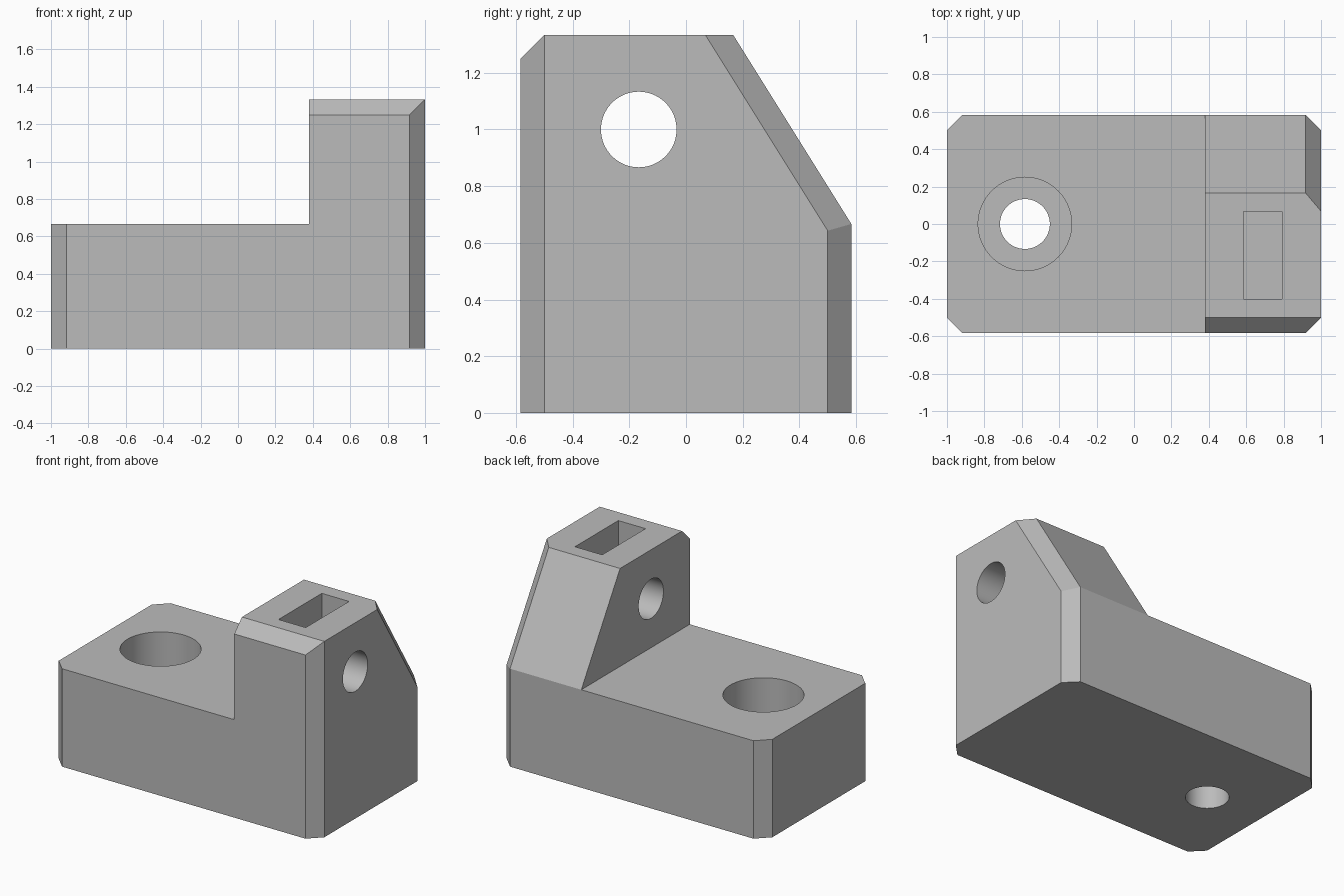
import bpy
import bmesh
from math import pi, radians
from mathutils import Matrix, Vector

cube = bpy.data.objects.get("Cube")
if cube:
    bpy.data.objects.remove(cube, do_unlink=True)

U = 1 / 12                      # design unit, also the chamfer size
HX, HY, TOP, DECK = 1.0, 7 * U, 16 * U, 8 * U
TOWER_X = 0.38
HOLE_R = 1.6 * U


def finish(name, bm):
    mesh = bpy.data.meshes.new(name)
    bmesh.ops.recalc_face_normals(bm, faces=bm.faces)
    bm.to_mesh(mesh)
    bm.free()
    obj = bpy.data.objects.new(name, mesh)
    bpy.context.collection.objects.link(obj)
    return obj


def box_bm(lo, hi):
    lo, hi = Vector(lo), Vector(hi)
    bm = bmesh.new()
    bmesh.ops.create_cube(bm, size=1, matrix=Matrix.Translation((lo + hi) / 2)
                          @ Matrix.Diagonal((hi - lo).to_4d()))
    return bm


def cylinder(name, radius, depth, centre, axis="Z"):
    bm = bmesh.new()
    turn = Matrix.Rotation(pi / 2, 4, "Y") if axis == "X" else Matrix()
    bmesh.ops.create_cone(bm, cap_ends=True, segments=96, radius1=radius,
                          radius2=radius, depth=depth,
                          matrix=Matrix.Translation(centre) @ turn)
    return finish(name, bm)


def slice_off(bm, point, normal):
    bmesh.ops.bisect_plane(bm, geom=bm.verts[:] + bm.edges[:] + bm.faces[:],
                           dist=1e-5, plane_co=point, plane_no=normal,
                           clear_outer=True)
    bmesh.ops.edgeloop_fill(bm, edges=[e for e in bm.edges if e.is_boundary])


# Chamfered outer envelope
body = box_bm((-HX, -HY, 0), (HX, HY, TOP))
slope = Vector((0, DECK, 5 * U)).normalized()
slope_foot = Vector((0, HY, DECK))
slice_off(body, slope_foot, slope)
for sx in (-1, 1):
    for sy in (-1, 1):
        slice_off(body, (sx * (HX - U), sy * HY, 0), (sx, sy, 0))
slice_off(body, (0, -HY, TOP - U), (0, -1, 1))
slice_off(body, slope_foot + Vector((HX - U, 0, 0)), slope + Vector((1, 0, 0)))
bracket = finish("bracket_body", body)

# Step, screw hole, counterbore, cross hole and nut slot
cutters = [
    finish("step_cutter", box_bm((-2, -1, DECK), (TOWER_X, 1, 2))),
    cylinder("screw_hole_cutter", HOLE_R, 3, (-7 * U, 0, 0)),
    cylinder("counterbore_cutter", 3 * U, 1, (-7 * U, 0, 4 * U + 0.5)),
    cylinder("cross_hole_cutter", HOLE_R, 2, (0.9, -2 * U, 1), "X"),
    finish("nut_slot_cutter", box_bm((0.585, -0.4, 0.77), (0.79, 0.066, 2))),
]
bpy.context.view_layer.objects.active = bracket
for cutter in cutters:
    mod = bracket.modifiers.new(cutter.name, "BOOLEAN")
    mod.operation, mod.solver, mod.object = "DIFFERENCE", "EXACT", cutter
    bpy.ops.object.modifier_apply(modifier=mod.name)
    bpy.data.objects.remove(cutter, do_unlink=True)

# Plain grey finish
grey = bpy.data.materials.new("plain_grey")
grey.use_nodes = True
colour = (0.5, 0.5, 0.5, 1)
grey.diffuse_color = colour
grey.node_tree.nodes["Principled BSDF"].inputs["Base Color"].default_value = colour
bracket.data.materials.clear()
bracket.data.materials.append(grey)

bpy.ops.object.select_all(action="DESELECT")
bracket.select_set(True)
bpy.ops.object.shade_smooth_by_angle(angle=radians(20))
